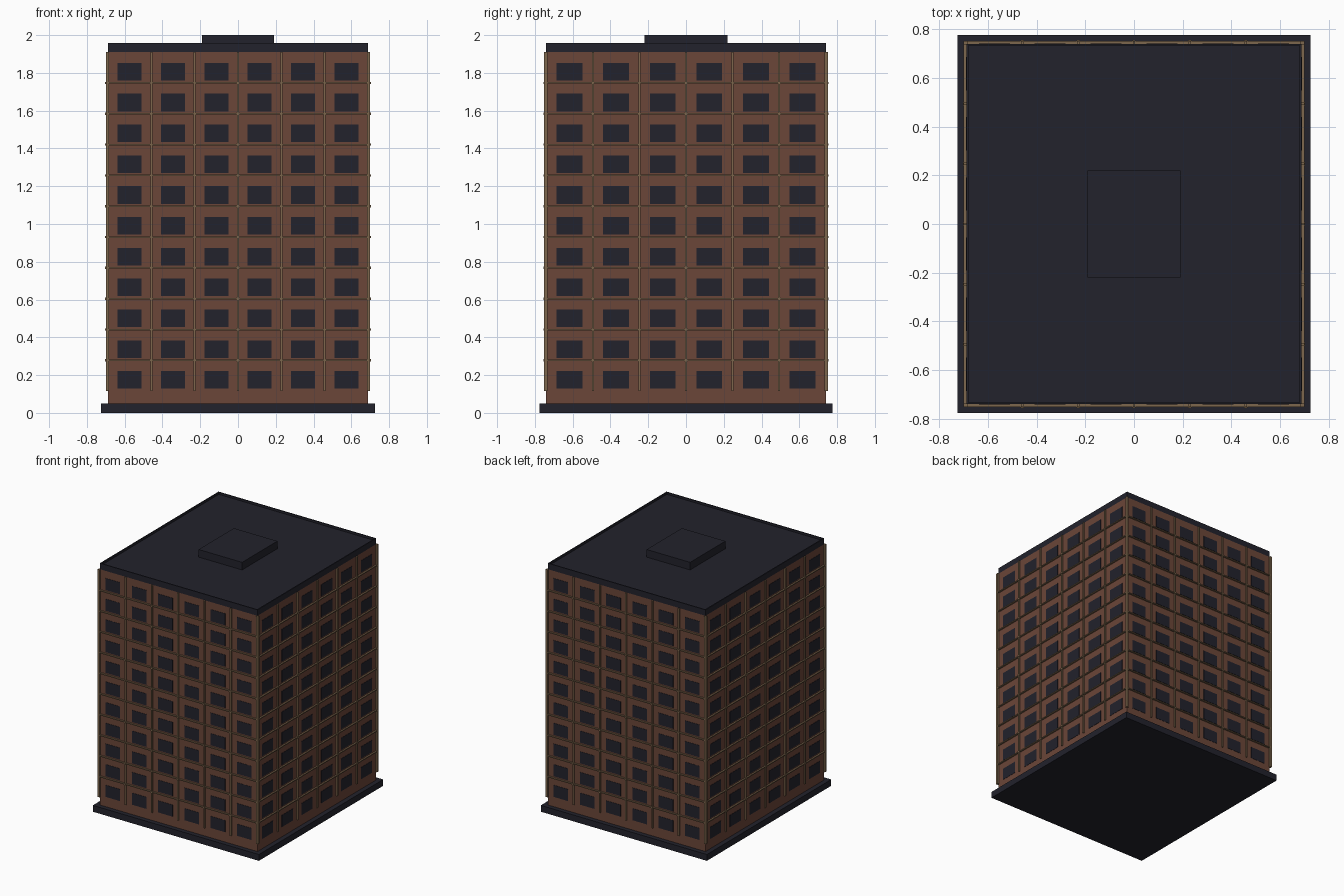
import bpy, bmesh

if "Cube" in bpy.data.objects:
    bpy.data.objects.remove(bpy.data.objects["Cube"])

def material(name, rgb):
    m = bpy.data.materials.new(name)
    m.diffuse_color = (*rgb, 1)
    m.use_nodes = True
    m.node_tree.nodes["Principled BSDF"].inputs["Base Color"].default_value = m.diffuse_color
    return m

BRICK = material("brick brown", (0.147, 0.061, 0.040))
DARK = material("dark slate", (0.016, 0.016, 0.025))
TRIM = material("tan trim", (0.205, 0.135, 0.075))

def build(name, boxes, mat):
    """One object made of boxes given as (x0, x1, y0, y1, z0, z1)."""
    bm = bmesh.new()
    for x0, x1, y0, y1, z0, z1 in boxes:
        geo = bmesh.ops.create_cube(bm, size=1)
        for v in geo["verts"]:
            v.co.x = x1 if v.co.x > 0 else x0
            v.co.y = y1 if v.co.y > 0 else y0
            v.co.z = z1 if v.co.z > 0 else z0
    me = bpy.data.meshes.new(name)
    bm.to_mesh(me)
    bm.free()
    me.materials.append(mat)
    ob = bpy.data.objects.new(name, me)
    bpy.context.collection.objects.link(ob)
    return ob

def block(hx, hy, z0, z1):
    return (-hx, hx, -hy, hy, z0, z1)

HX, HY = 0.688, 0.74             # wall half sizes
Z0, ZT, FLOORS, BAYS = 0.115, 1.91, 11, 6
FH = (ZT - Z0) / FLOORS

def on_walls(size, u0, u1, z0, z1, out, sink=0.004):
    """Box on both walls of an axis; size 'x' = front/back, 'y' = sides."""
    if size == "x":
        return [(u0, u1, -HY - out, -HY + sink, z0, z1),
                (u0, u1, HY - sink, HY + out, z0, z1)]
    return [(-HX - out, -HX + sink, u0, u1, z0, z1),
            (HX - sink, HX + out, u0, u1, z0, z1)]

# Main masses
build("base_slab", [block(0.725, 0.775, 0, 0.05)], DARK)
build("brick_walls", [block(HX, HY, 0.05, ZT)], BRICK)

# Roof: deck, thin parapet and plant box
T, RT = 0.008, 1.957
build("roof_deck", [block(HX, HY, ZT, 1.94)], DARK)
build("parapet", [(-HX, HX, -HY, -HY + T, 1.94, RT), (-HX, HX, HY - T, HY, 1.94, RT),
                  (-HX, -HX + T, -HY + T, HY - T, 1.94, RT),
                  (HX - T, HX, -HY + T, HY - T, 1.94, RT)], DARK)
build("roof_box", [block(0.19, 0.22, 1.94, 2.0)], DARK)

# Windows, pilasters, floor bands and the small knots where they cross
windows, pilasters, bands, knots = [], [], [], []
for axis, half, win in (("x", HX, 0.127), ("y", HY, 0.137)):
    step = 2 * half / BAYS
    for b in range(BAYS):
        c = -half + (b + 0.5) * step
        for f in range(FLOORS):
            z = Z0 + f * FH + 0.013
            windows += on_walls(axis, c - win / 2, c + win / 2, z, z + 0.093, 0.002)
    for f in range(1, FLOORS):
        z = Z0 + f * FH
        bands += on_walls(axis, -half, half, z - 0.004, z + 0.004, 0.012)
    for b in range(1, BAYS):
        c = -half + b * step
        pilasters += on_walls(axis, c - 0.005, c + 0.005, Z0, ZT, 0.011)
        for f in range(1, FLOORS):
            z = Z0 + f * FH
            knots += on_walls(axis, c - 0.007, c + 0.007, z - 0.006, z + 0.006, 0.015)
build("windows", windows, DARK)
build("pilasters", pilasters, TRIM)
build("floor_bands", bands, TRIM)
build("crossing_knots", knots, TRIM)

# Corner posts
posts = []
for sx in (-1, 1):
    for sy in (-1, 1):
        x, y = sx * (HX + 0.003), sy * (HY + 0.003)
        posts.append((x - 0.009, x + 0.009, y - 0.009, y + 0.009, Z0, ZT))
build("corner_posts", posts, TRIM)
